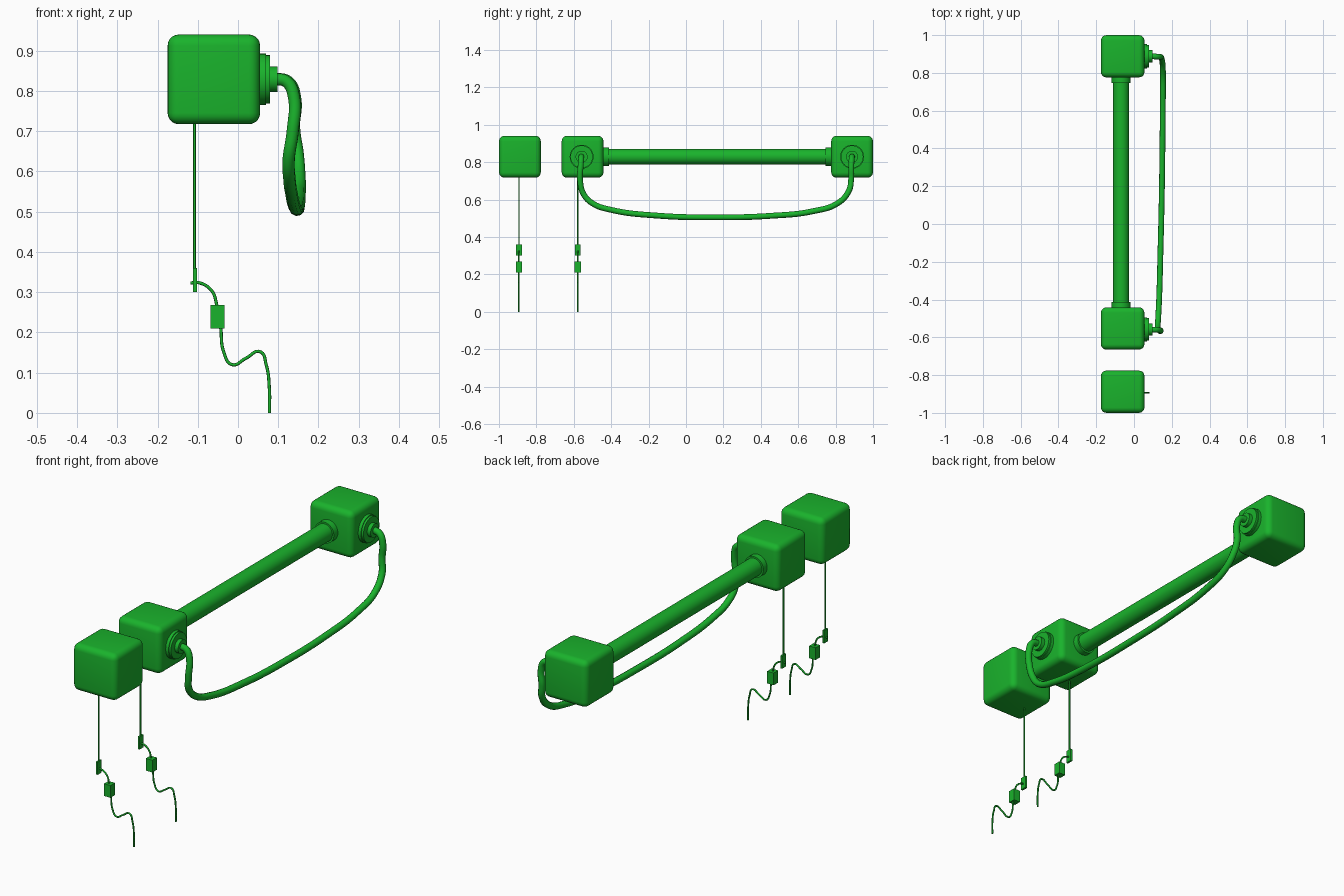
import bpy, math

if "Cube" in bpy.data.objects:
    bpy.data.objects.remove(bpy.data.objects["Cube"])

green = bpy.data.materials.new("green")
green.diffuse_color = (0.01, 0.45, 0.025, 1)
green.use_nodes = True
green.node_tree.nodes["Principled BSDF"].inputs["Base Color"].default_value = green.diffuse_color


def finish(obj, name):
    obj.name = name
    obj.data.materials.append(green)
    return obj


def box(name, center, size, bevel=0.0):
    bpy.ops.mesh.primitive_cube_add(size=1, location=center)
    obj = finish(bpy.context.object, name)
    obj.scale = size
    bpy.ops.object.transform_apply(location=False, rotation=False, scale=True)
    if bevel:
        mod = obj.modifiers.new("round", 'BEVEL')
        mod.width, mod.segments = bevel, 5
        bpy.ops.object.shade_smooth()
    return obj


def cylinder(name, axis, start, end, a, b, radius):
    """Cylinder along x (a, b = y, z) or along y (a, b = x, z)."""
    mid = (start + end) / 2
    loc = (mid, a, b) if axis == 'x' else (a, mid, b)
    rot = (0, math.pi / 2, 0) if axis == 'x' else (math.pi / 2, 0, 0)
    bpy.ops.mesh.primitive_cylinder_add(vertices=32, radius=radius, depth=end - start,
                                        location=loc, rotation=rot)
    bpy.ops.object.shade_smooth_by_angle(angle=math.radians(40))
    return finish(bpy.context.object, name)


def tube(name, points, radius, res=3):
    """Round tube through the points, turned into a mesh."""
    cu = bpy.data.curves.new(name, 'CURVE')
    cu.dimensions = '3D'
    cu.bevel_depth, cu.bevel_resolution = radius, res
    cu.resolution_u = 10
    cu.use_fill_caps = True
    sp = cu.splines.new('BEZIER')
    sp.bezier_points.add(len(points) - 1)
    for bp, co in zip(sp.bezier_points, points):
        bp.co = co
        bp.handle_left_type = bp.handle_right_type = 'AUTO'
    obj = bpy.data.objects.new(name, cu)
    bpy.context.collection.objects.link(obj)
    bpy.ops.object.select_all(action='DESELECT')
    obj.select_set(True)
    bpy.context.view_layer.objects.active = obj
    bpy.ops.object.convert(target='MESH')
    bpy.ops.object.shade_smooth_by_angle(angle=math.radians(50))
    return finish(bpy.context.object, name)


Z = 0.829
SINGLE, NEAR, FAR = -0.888, -0.553, 0.888

# Rounded housings
for name, y in (("single_housing", SINGLE), ("near_housing", NEAR), ("far_housing", FAR)):
    box(name, (-0.06, y, Z), (0.23, 0.223, 0.223), 0.028)

# Connecting bar with end collars
cylinder("bar", 'y', NEAR + 0.1, FAR - 0.1, -0.068, Z, 0.042)
cylinder("near_collar", 'y', NEAR + 0.1, -0.413, -0.068, Z, 0.05)
cylinder("far_collar", 'y', 0.746, FAR - 0.1, -0.068, Z, 0.05)

# Stepped hose sockets
for side, y in (("near", NEAR - 0.005), ("far", FAR)):
    cylinder(side + "_socket_flange", 'x', 0.05, 0.07, y, Z, 0.064)
    cylinder(side + "_socket_step", 'x', 0.069, 0.08, y, Z, 0.06)
    cylinder(side + "_socket_neck", 'x', 0.079, 0.098, y, Z, 0.032)

# Hanging hose
tube("hose", [(0.09, -0.56, 0.831), (0.122, -0.56, 0.822), (0.139, -0.563, 0.785),
              (0.136, -0.566, 0.70), (0.126, -0.548, 0.63), (0.128, -0.50, 0.58),
              (0.133, -0.40, 0.545), (0.14, -0.15, 0.514), (0.147, 0.15, 0.505),
              (0.151, 0.45, 0.513), (0.153, 0.68, 0.538), (0.153, 0.81, 0.58),
              (0.148, 0.87, 0.645), (0.139, 0.883, 0.71), (0.142, 0.884, 0.78),
              (0.125, 0.886, 0.822), (0.09, 0.888, 0.831)], 0.0155)

# Pull cords with switch plates and plugs
for side, y in (("single", -0.893), ("near", -0.578)):
    tube(side + "_cord", [(-0.108, y, 0.74), (-0.108, y, 0.34)], 0.0035, 2)
    box(side + "_clip", (-0.107, y, 0.33), (0.01, 0.03, 0.06))
    tube(side + "_link", [(-0.118, y, 0.323), (-0.095, y, 0.323), (-0.065, y, 0.303),
                          (-0.051, y, 0.262)], 0.004, 2)
    box(side + "_plug", (-0.051, y, 0.239), (0.034, 0.034, 0.058))
    tube(side + "_tail", [(-0.043, y, 0.213), (-0.035, y, 0.15), (-0.015, y, 0.12),
                          (0.02, y, 0.136), (0.055, y, 0.152), (0.07, y, 0.12),
                          (0.078, y, 0.06), (0.078, y, 0.0)], 0.004, 2)
